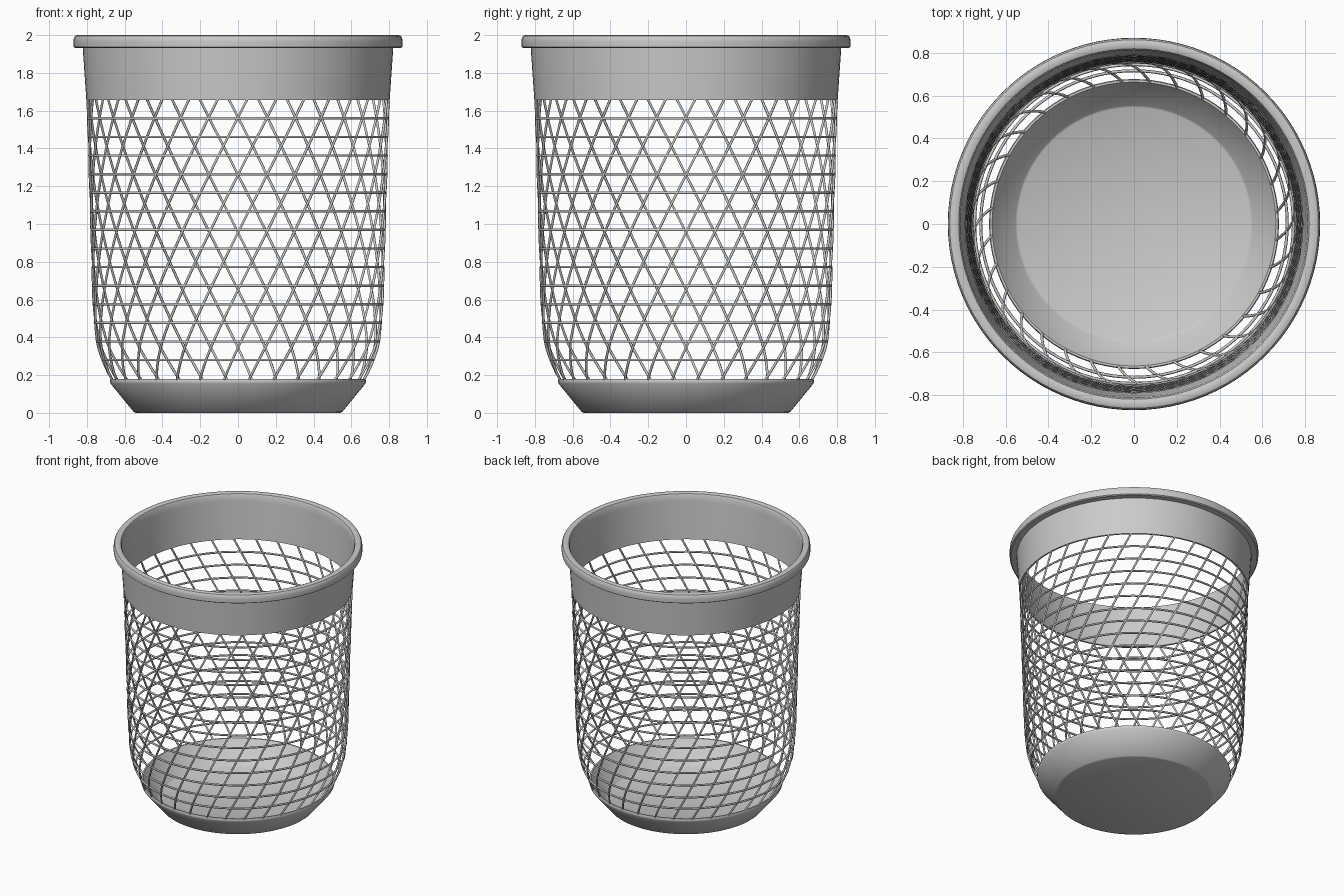
import bpy, bmesh, math
from mathutils import Vector

if "Cube" in bpy.data.objects:
    bpy.data.objects.remove(bpy.data.objects["Cube"])

SEG = 96          # segments around the basket
WIRES = 32        # slanted wires
WIRE_R = 0.007    # wire radius

grey = bpy.data.materials.new("light_grey")
grey.diffuse_color = (0.6, 0.6, 0.6, 1)
grey.use_nodes = True
grey.node_tree.nodes["Principled BSDF"].inputs["Base Color"].default_value = grey.diffuse_color


def finish(bm, name, angle=35):
    """Turn a bmesh into a smooth-shaded object with sharp edges kept."""
    bmesh.ops.recalc_face_normals(bm, faces=bm.faces)
    me = bpy.data.meshes.new(name)
    bm.to_mesh(me)
    bm.free()
    me.materials.append(grey)
    ob = bpy.data.objects.new(name, me)
    bpy.context.collection.objects.link(ob)
    bpy.ops.object.select_all(action='DESELECT')
    bpy.context.view_layer.objects.active = ob
    ob.select_set(True)
    bpy.ops.object.shade_smooth_by_angle(angle=math.radians(angle))


def polar(r, a, z):
    return Vector((r * math.cos(a), r * math.sin(a), z))


def lathe(name, profile, closed):
    """Revolve an (r, z) profile; open profiles are capped at both ends."""
    bm = bmesh.new()
    rings = [[bm.verts.new(polar(r, 2 * math.pi * i / SEG, z)) for i in range(SEG)]
             for r, z in profile]
    pairs = list(zip(rings, rings[1:]))
    if closed:
        pairs.append((rings[-1], rings[0]))
    for a, b in pairs:
        for i in range(SEG):
            j = (i + 1) % SEG
            bm.faces.new((a[i], a[j], b[j], b[i]))
    if not closed:
        bm.faces.new(rings[0])
        bm.faces.new(rings[-1])
    finish(bm, name)


def tube(bm, pts, closed=False, sides=6):
    """Sweep a small round section along a path that wraps the z axis."""
    n = len(pts)
    loops = []
    for i, p in enumerate(pts):
        if closed:
            t = pts[(i + 1) % n] - pts[i - 1]
        else:
            t = pts[min(i + 1, n - 1)] - pts[max(i - 1, 0)]
        t.normalize()
        out = Vector((p.x, p.y, 0))
        out = (out - t * out.dot(t)).normalized()
        side = t.cross(out)
        loops.append([bm.verts.new(p + WIRE_R * (out * math.cos(a) + side * math.sin(a)))
                      for a in (2 * math.pi * k / sides for k in range(sides))])
    for i in range(n if closed else n - 1):
        a, b = loops[i], loops[(i + 1) % n]
        for k in range(sides):
            m = (k + 1) % sides
            bm.faces.new((a[k], a[m], b[m], b[k]))


# wall radius at each height: near straight above, curving in to the base
WALL = [(0.17, 0.667), (0.22, 0.693), (0.28, 0.717), (0.33, 0.734), (0.38, 0.746),
        (0.48, 0.758), (0.60, 0.765), (1.0, 0.776), (1.67, 0.796)]


def wall_radius(z):
    for (z0, r0), (z1, r1) in zip(WALL, WALL[1:]):
        if z <= z1:
            return r0 + (r1 - r0) * (z - z0) / (z1 - z0)
    return WALL[-1][1]


# solid dish at the bottom, hollow above a thin floor
lathe("base_dish", [(0.54, 0.0), (0.552, 0.005), (0.675, 0.155), (0.678, 0.168),
                    (0.674, 0.18), (0.664, 0.18), (0.555, 0.022), (0.545, 0.016)], False)

# upper collar with rolled lip
lathe("collar_and_lip", [(0.803, 1.657), (0.822, 1.932), (0.862, 1.932), (0.870, 1.938),
                         (0.871, 1.965), (0.869, 1.985), (0.862, 1.996), (0.850, 2.0),
                         (0.832, 2.0), (0.820, 1.995), (0.813, 1.98), (0.810, 1.94),
                         (0.790, 1.657)], True)

# horizontal wire hoops
bm = bmesh.new()
for k in range(14):
    z = 0.28 + k * 0.0984
    tube(bm, [polar(wall_radius(z), 2 * math.pi * i / SEG, z) for i in range(SEG)], True)
finish(bm, "wire_hoops", 65)

# slanted wires, all winding the same way
bm = bmesh.new()
step = 2 * math.pi / WIRES
heights = [0.17 + 1.5 * i / 36 for i in range(37)]
for w in range(WIRES):
    tube(bm, [polar(wall_radius(z), -math.pi / 2 + step * (w + (z - 1.26) / 0.305), z)
              for z in heights])
finish(bm, "slanted_wires", 65)
